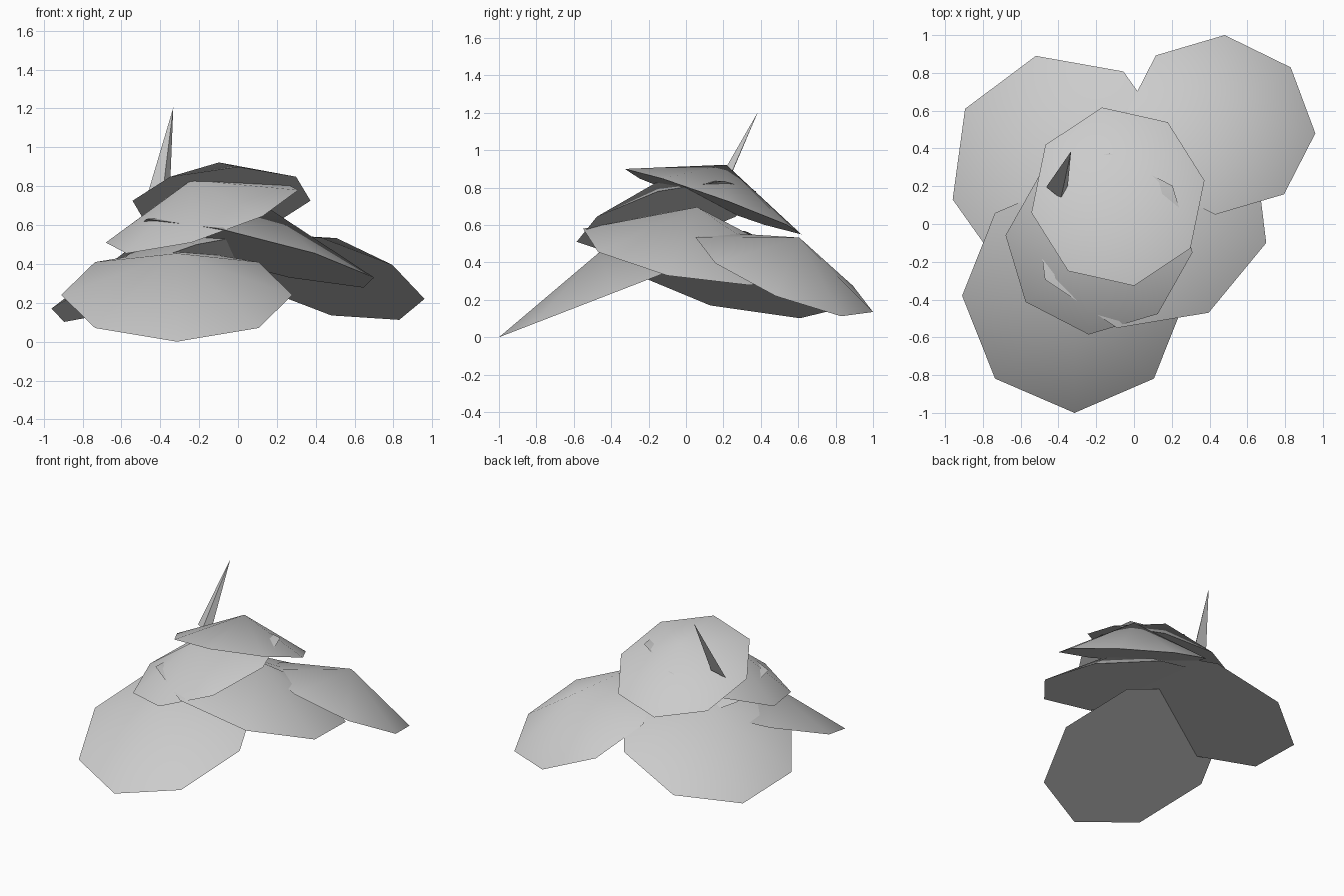
import bpy, math
from mathutils import Vector

if "Cube" in bpy.data.objects:
    bpy.data.objects.remove(bpy.data.objects["Cube"])

stone = bpy.data.materials.new("pale_grey")
stone.diffuse_color = (0.6, 0.6, 0.6, 1)
stone.use_nodes = True
stone.node_tree.nodes["Principled BSDF"].inputs["Base Color"].default_value = stone.diffuse_color


def add_mesh(name, verts, faces):
    mesh = bpy.data.meshes.new(name)
    mesh.from_pydata(verts, [], faces)
    mesh.materials.append(stone)
    obj = bpy.data.objects.new(name, mesh)
    bpy.context.collection.objects.link(obj)
    return obj


def shallow_cone(name, centre, u, v, height, sides=8):
    """Tilted cone with a flat underside; u and v are the two rim half axes."""
    c, u, v = Vector(centre), Vector(u), Vector(v)
    n = u.cross(v).normalized()
    if n.z < 0:                      # keep the peak facing up
        v, n = -v, -n
    turn = [2 * math.pi * i / sides for i in range(sides)]
    verts = [c + u * math.cos(a) + v * math.sin(a) for a in turn]
    verts.append(c + n * height)
    faces = [(i, (i + 1) % sides, sides) for i in range(sides)]
    faces.append(tuple(reversed(range(sides))))
    obj = add_mesh(name, verts, faces)
    # smooth slopes, crisp rim
    bpy.ops.object.select_all(action='DESELECT')
    obj.select_set(True)
    bpy.context.view_layer.objects.active = obj
    bpy.ops.object.shade_smooth_by_angle(angle=math.radians(40))


# Lower ring of caps
shallow_cone("front_cap", (-.315, -.38, .24), (.595, 0, 0), (0, .62, .24), .23)
shallow_cone("back_left_cap", (-.367, .27, .335),
             (-.593, -.14, -.165), (-.153, .62, -.165), .25)
shallow_cone("back_right_cap", (.455, .525, .335),
             (.025, .475, -.2), (.505, -.045, -.115), .22)

# Middle and top caps
shallow_cone("right_cap", (.087, .024, .455),
             (.613, -.124, -.125), (-.177, -.574, .125), .25)
shallow_cone("middle_cap", (-.185, -.105, .645),
             (-.495, .045, -.135), (-.055, -.48, -.135), .2)
shallow_cone("top_cap", (-.085, .145, .725),
             (.458, .085, 0), (.085, -.472, .175), .21)

# Thin three sided spike leaning out of the top cap
add_mesh("spike",
         [(-.465, .195, .76), (-.387, .135, .77), (-.35, .205, .79), (-.333, .385, 1.205)],
         [(0, 1, 3), (1, 2, 3), (2, 0, 3), (2, 1, 0)])
